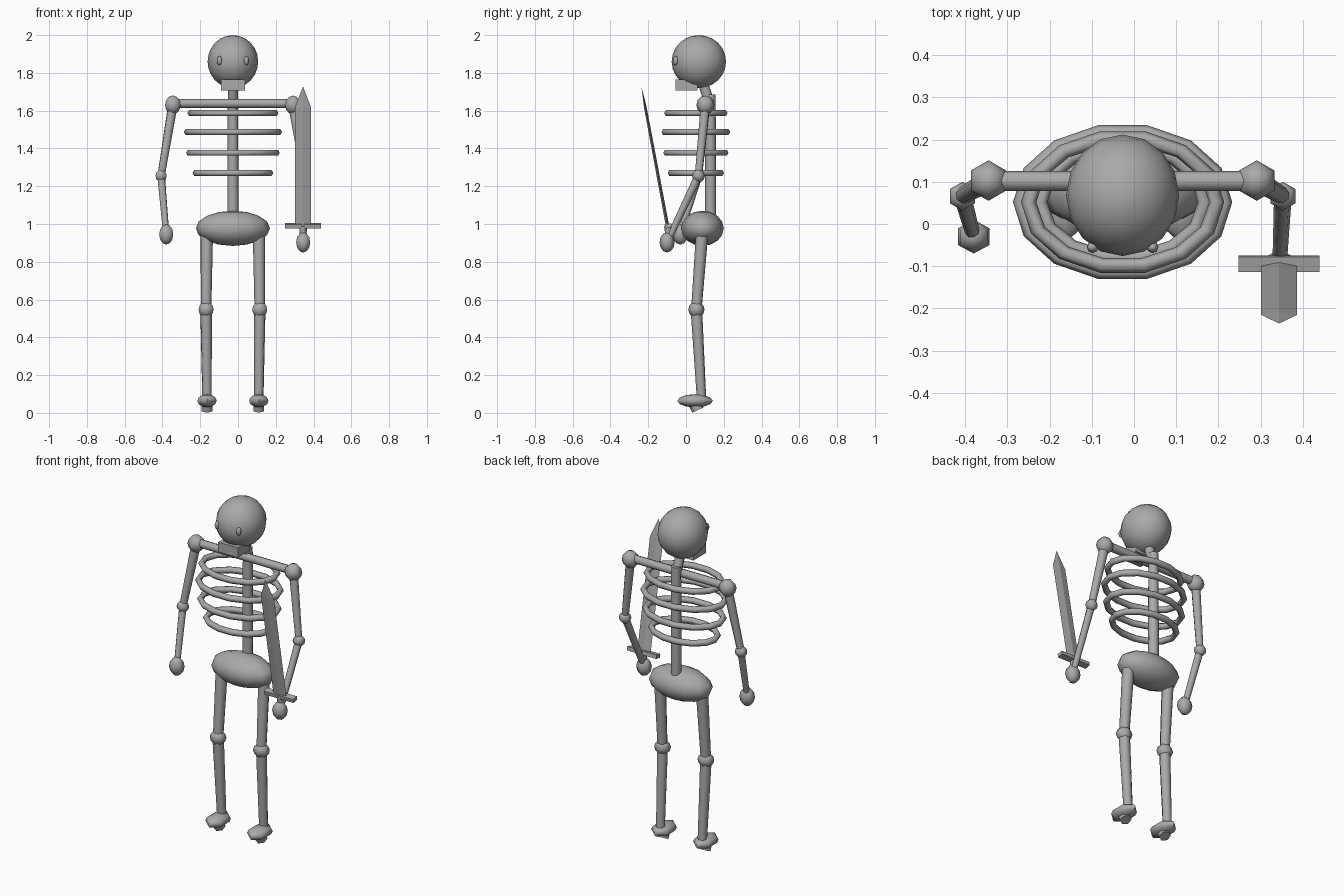
import bpy, bmesh, math
from mathutils import Vector, Matrix

cube = bpy.data.objects.get("Cube")
if cube:
    bpy.data.objects.remove(cube)

CX = -0.027  # body centre line

bone = bpy.data.materials.new("bone_grey")
bone.use_nodes = True
GREY = (0.4, 0.4, 0.4, 1)
bone.diffuse_color = GREY
bone.node_tree.nodes["Principled BSDF"].inputs["Base Color"].default_value = GREY


def finish(bm, name, smooth=True):
    bmesh.ops.recalc_face_normals(bm, faces=bm.faces)
    mesh = bpy.data.meshes.new(name)
    bm.to_mesh(mesh)
    bm.free()
    mesh.materials.append(bone)
    obj = bpy.data.objects.new(name, mesh)
    bpy.context.collection.objects.link(obj)
    if smooth:
        bpy.ops.object.select_all(action='DESELECT')
        obj.select_set(True)
        bpy.context.view_layer.objects.active = obj
        bpy.ops.object.shade_smooth_by_angle(angle=math.radians(65))
    return obj


def ball(name, centre, radii, segments=6, rings=6):
    bm = bmesh.new()
    mat = Matrix.Translation(centre) @ Matrix.Diagonal((*radii, 1))
    bmesh.ops.create_uvsphere(bm, u_segments=segments, v_segments=rings,
                              radius=1, matrix=mat)
    return finish(bm, name)


def rod(name, start, end, r1, r2, sides=8):
    a, b = Vector(start), Vector(end)
    axis = b - a
    mat = Matrix.Translation((a + b) / 2) @ axis.to_track_quat('Z', 'Y').to_matrix().to_4x4()
    bm = bmesh.new()
    bmesh.ops.create_cone(bm, cap_ends=True, segments=sides, radius1=r1,
                          radius2=r2, depth=axis.length, matrix=mat)
    return finish(bm, name)


def box(name, centre, size, tilt=0):
    bm = bmesh.new()
    mat = (Matrix.Translation(centre) @ Matrix.Rotation(tilt, 4, 'X')
           @ Matrix.Diagonal((*size, 1)))
    bmesh.ops.create_cube(bm, size=1, matrix=mat)
    return finish(bm, name, False)


def rib(name, z, half_x, half_y, tube=0.018, steps=14, sides=6):
    # Elliptical ring with a hexagonal tube
    bm = bmesh.new()
    rings = []
    for i in range(steps):
        a = math.tau * i / steps
        ring = []
        for j in range(sides):
            b = math.tau * j / sides
            out = tube * (math.cos(b) - 1)
            ring.append(bm.verts.new((CX + (half_x + out) * math.cos(a),
                                      0.052 + (half_y + out) * math.sin(a),
                                      z + tube * math.sin(b))))
        rings.append(ring)
    for i in range(steps):
        p, q = rings[i], rings[(i + 1) % steps]
        for j in range(sides):
            k = (j + 1) % sides
            bm.faces.new((p[j], q[j], q[k], p[k]))
    return finish(bm, name)


# Skull, eyes and jaw
ball("skull", (CX, 0.068, 1.86), (0.134, 0.144, 0.14), 16, 12)
for side, s in (("right", -1), ("left", 1)):
    ball(side + "_eye", (CX + s * 0.071, -0.055, 1.865), (0.014, 0.014, 0.024), 8, 6)
box("jaw", (CX, 0.003, 1.737), (0.128, 0.116, 0.058))

# Spine, neck and collar bone
rod("neck", (CX, 0.085, 1.76), (CX, 0.125, 1.64), 0.027, 0.027)
rod("spine", (CX, 0.13, 0.98), (CX, 0.13, 1.685), 0.03, 0.027)
rod("collar_bone", (CX - 0.318, 0.102, 1.638), (CX + 0.318, 0.102, 1.638), 0.024, 0.024)

# Rib cage
for n, (z, hx, hy) in enumerate([(1.587, 0.241, 0.172), (1.487, 0.26, 0.187),
                                 (1.377, 0.248, 0.177), (1.27, 0.214, 0.153)]):
    rib(f"rib_{n + 1}", z, hx, hy)

ball("pelvis", (CX, 0.087, 0.977), (0.196, 0.113, 0.093), 12, 8)

# Arms and legs
hands = {"right": (-0.38, -0.03, 0.945), "left": (0.345, -0.1, 0.903)}
for side, s in (("right", -1), ("left", 1)):
    shoulder = (CX + s * 0.318, 0.103, 1.63)
    elbow = (CX + s * 0.38, 0.066, 1.255)
    hand = hands[side]
    ball(side + "_shoulder", shoulder, (0.048, 0.048, 0.05))
    rod(side + "_upper_arm", shoulder, elbow, 0.026, 0.02)
    ball(side + "_elbow", elbow, (0.034, 0.034, 0.034))
    rod(side + "_forearm", elbow, hand, 0.021, 0.017)
    ball(side + "_hand", hand, (0.043, 0.04, 0.054))

    hip = (CX + s * 0.138, 0.085, 0.95)
    knee = (CX + s * 0.142, 0.055, 0.547)
    ankle = (CX + s * 0.137, 0.083, 0.06)
    x = ankle[0]
    rod(side + "_thigh", hip, knee, 0.033, 0.028)
    ball(side + "_knee", knee, (0.046, 0.043, 0.043))
    rod(side + "_shin", knee, ankle, 0.031, 0.025)
    ball(side + "_foot", (x, 0.048, 0.064), (0.059, 0.094, 0.035))
    rod(side + "_heel", (x, 0.035, 0.075), (x, 0.063, 0.015), 0.033, 0.033, 6)

# Sword: diamond-section blade, guard and grip, leaning forward
base, tip = Vector((0.344, -0.098, 0.99)), Vector((0.344, -0.236, 1.728))
along = (tip - base).normalized()
flat = along.cross(Vector((1, 0, 0)))
bm = bmesh.new()
loops = []
for t, thick in ((0, 0.009), (0.85, 0.007)):
    mid = base.lerp(tip, t)
    loops.append([bm.verts.new(mid + off) for off in
                  (Vector((0.043, 0, 0)), flat * thick, Vector((-0.043, 0, 0)), -flat * thick)])
point = bm.verts.new(tip)
bm.faces.new(loops[0])
for j in range(4):
    k = (j + 1) % 4
    bm.faces.new((loops[0][j], loops[0][k], loops[1][k], loops[1][j]))
    bm.faces.new((loops[1][j], loops[1][k], point))
finish(bm, "sword_blade", False)
box("sword_guard", (0.344, -0.094, 0.99), (0.192, 0.036, 0.022), math.radians(10.6))
rod("sword_grip", base, (0.344, -0.085, 0.89), 0.018, 0.018)
